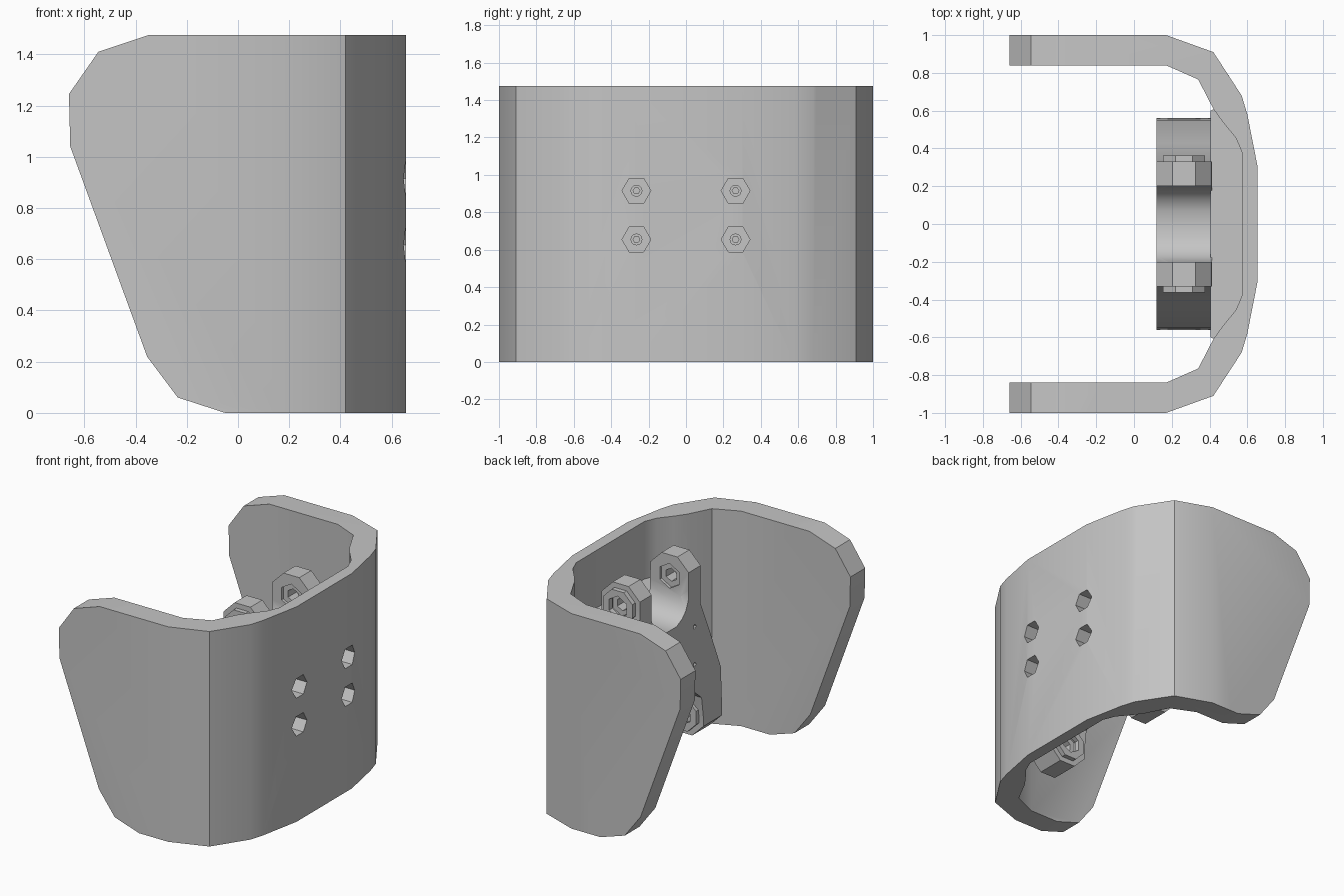
import bpy, bmesh, math
from mathutils import Matrix

if "Cube" in bpy.data.objects:
    bpy.data.objects.remove(bpy.data.objects["Cube"], do_unlink=True)

grey = bpy.data.materials.new("plain_grey")
grey.use_nodes = True
GREY = (0.56, 0.56, 0.56, 1)
grey.diffuse_color = GREY
grey.node_tree.nodes["Principled BSDF"].inputs["Base Color"].default_value = GREY


def finish(name, bm):
    bmesh.ops.recalc_face_normals(bm, faces=bm.faces)
    me = bpy.data.meshes.new(name)
    bm.to_mesh(me)
    bm.free()
    me.materials.append(grey)
    ob = bpy.data.objects.new(name, me)
    bpy.context.collection.objects.link(ob)
    return ob


def loft(name, rings):
    """Solid through rings of matching points, with capped ends."""
    bm = bmesh.new()
    rows = [[bm.verts.new(p) for p in ring] for ring in rings]
    n = len(rows[0])
    for a, b in zip(rows, rows[1:]):
        for i in range(n):
            j = (i + 1) % n
            bm.faces.new((a[i], a[j], b[j], b[i]))
    bm.faces.new(rows[0])
    bm.faces.new(rows[-1])
    return finish(name, bm)


def rod(name, axis, centre, radius, length, sides, turn=0.0):
    """Prism along x or y."""
    bm = bmesh.new()
    bmesh.ops.create_cone(bm, cap_ends=True, segments=sides, radius1=radius,
                          radius2=radius, depth=length,
                          matrix=Matrix.Rotation(turn, 4, 'Z'))
    rot = Matrix.Rotation(math.pi / 2, 4, 'Y' if axis == 'X' else 'X')
    bmesh.ops.transform(bm, matrix=Matrix.Translation(centre) @ rot, verts=bm.verts)
    return finish(name, bm)


def boolean(ob, tool, mode):
    mod = ob.modifiers.new(mode, 'BOOLEAN')
    mod.operation, mod.solver, mod.object = mode, 'EXACT', tool
    bpy.context.view_layer.objects.active = ob
    bpy.ops.object.modifier_apply(modifier=mod.name)
    bpy.data.objects.remove(tool, do_unlink=True)


def smooth(ob):
    bpy.ops.object.select_all(action='DESELECT')
    ob.select_set(True)
    bpy.context.view_layer.objects.active = ob
    bpy.ops.object.shade_smooth_by_angle(angle=math.radians(30))


def mirrored(half):
    return half + [(x, -y) for x, y in reversed(half)]


# Curved shell of even thickness
outer = mirrored([(-.7, 1), (.17, 1), (.42, .91), (.57, .68), (.6, .58), (.655, .3)])
inner = mirrored([(-.7, .84), (.17, .84), (.34, .765), (.42, .61), (.47, .54),
                  (.54, .455), (.575, .37)])
shell = loft("shell", [[(x, y, z) for x, y in outer + inner[::-1]] for z in (0, 1.475)])

# Side outline trims the two cheeks
side = [(.8, 0), (-.05, 0), (-.235, .06), (-.355, .22), (-.655, 1.04),
        (-.66, 1.245), (-.545, 1.41), (-.35, 1.475), (.8, 1.475)]
boolean(shell, loft("side_trim", [[(x, y, z) for x, z in side] for y in (-1.2, 1.2)]),
        'INTERSECT')

# Flat mounting pad fills the hollow of the shell behind the bracket
pad = mirrored([(.35, .77), (.45, .8), (.6, .45)])
pad = mirrored([(.405, .6), (.45, .62), (.5, .56), (.57, .47), (.61, .36)])
boolean(shell, loft("pad", [[(x, y, z) for x, y in pad] for z in (.4, 1.08)]), 'UNION')

# Hexagonal screw holes
spots = [(y, z) for y in (-.265, .265) for z in (.655, .915)]
for y, z in spots:
    boolean(shell, rod("hole", 'X', (.63, y, z), .077, .3, 6, math.pi / 6 * 2), 'DIFFERENCE')
smooth(shell)

# Bracket web with a curved saddle between the upper lugs
half = [(.07, .99), (.13, 1.02), (.17, 1.06), (.2, 1.13), (.2, 1.25), (.33, 1.25),
        (.33, 1.05), (.43, .82), (.55, .53), (.56, .255), (.36, .255), (.34, .4), (.2, .52)]
outline = half + [(-y, z) for y, z in reversed(half)]
bracket = loft("bracket", [[(x, y, z) for y, z in outline] for x in (.12, .412)])
for y, z in spots:
    boolean(bracket, rod("pin_hole", 'X', (.15, y, z), .015, .2, 8), 'DIFFERENCE')

# Octagonal lugs, bored for hexagonal bolts
lugs = [(s * y, z, w, s * face) for s in (-1, 1)
        for y, z, w, face in ((.265, 1.25, .13, .345), (.46, .255, .2, .345))]
for y, z, w, face in lugs:
    boolean(bracket, rod("lug", 'Y', (.265, y, z), .157, w, 8, math.pi / 8), 'UNION')
for y, z, w, face in lugs:
    boolean(bracket, rod("bore", 'Y', (.265, y, z), .085, w + .05, 6), 'DIFFERENCE')
smooth(bracket)

# Bolt sleeves and washers on the lugs
for y, z, w, face in lugs:
    sleeve = rod("bolt_sleeve", 'Y', (.265, y, z), .085, w - .04, 6)
    boolean(sleeve, rod("socket", 'Y', (.265, y, z), .045, .5, 6), 'DIFFERENCE')
    washer = rod("washer", 'Y', (.265, face, z), .12, .034, 8, math.pi / 8)
    boolean(washer, rod("washer_hole", 'Y', (.265, face, z), .075, .1, 6), 'DIFFERENCE')

# Screws seated in the shell
for y, z in spots:
    screw = rod("screw", 'X', (.51, y, z), .032, .1, 12)
    boolean(screw, rod("screw_socket", 'X', (.56, y, z), .018, .06, 6), 'DIFFERENCE')
    smooth(screw)
